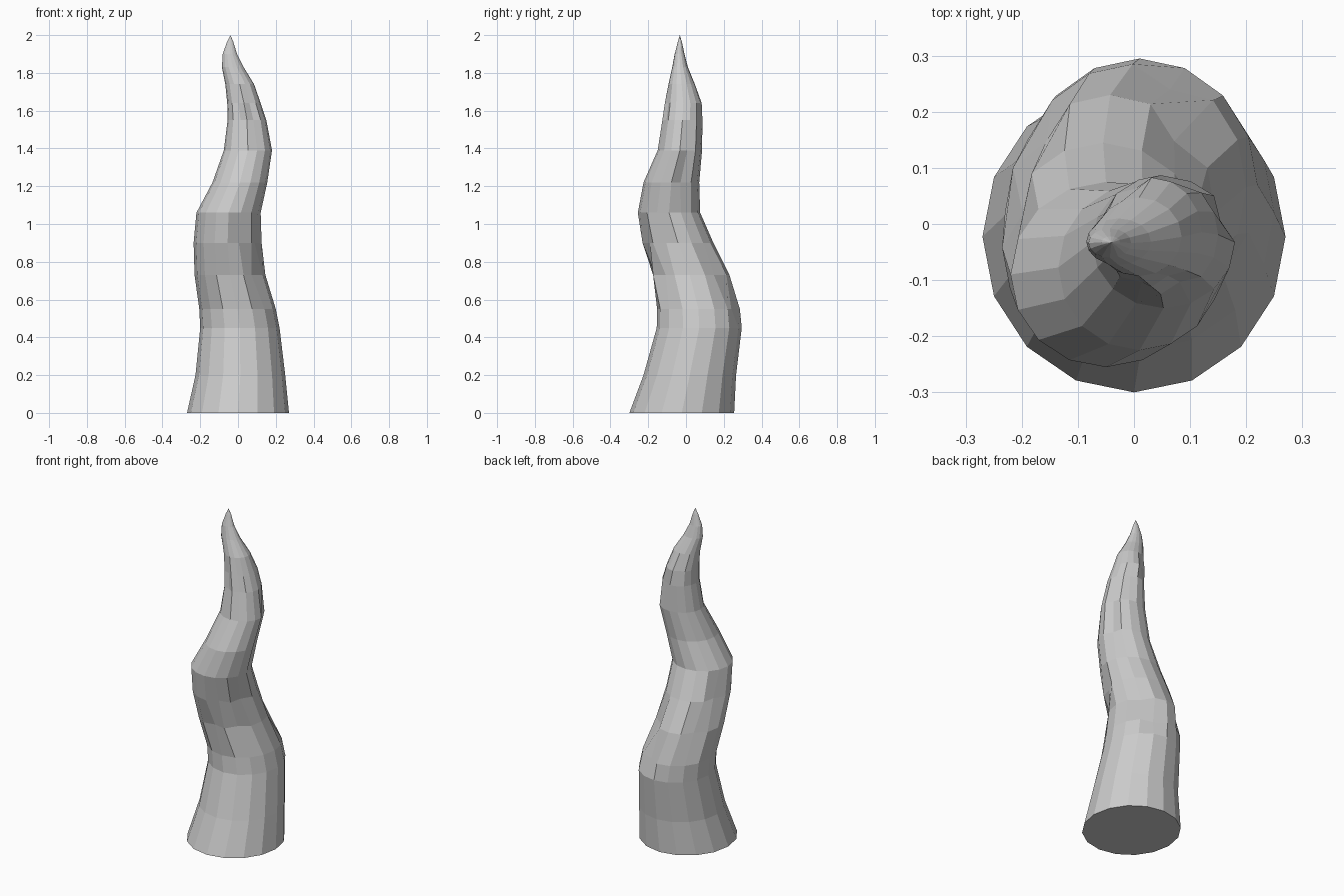
import bpy, bmesh, math

SIDES = 16
# Cross-sections up the horn: z, x min, x max, y min, y max
RINGS = [
    (0.00, -0.27, 0.27, -0.30, 0.255),
    (0.20, -0.225, 0.25, -0.225, 0.265),
    (0.45, -0.20, 0.22, -0.155, 0.295),
    (0.55, -0.205, 0.20, -0.153, 0.285),
    (0.73, -0.23, 0.145, -0.19, 0.23),
    (0.90, -0.235, 0.125, -0.23, 0.145),
    (1.06, -0.22, 0.12, -0.255, 0.075),
    (1.22, -0.135, 0.155, -0.225, 0.07),
    (1.39, -0.075, 0.18, -0.15, 0.085),
    (1.55, -0.055, 0.15, -0.125, 0.087),
    (1.64, -0.057, 0.12, -0.112, 0.083),
    (1.74, -0.067, 0.085, -0.093, 0.047),
    (1.83, -0.085, 0.03, -0.073, 0.01),
    (1.90, -0.081, -0.005, -0.06, -0.008),
    (1.965, -0.058, -0.025, -0.043, -0.022),
]
# Shallow creases pressed into the surface: (ring, side)
CREASES = {(4, 14), (5, 13), (4, 12), (5, 15), (4, 2), (3, 3), (4, 6), (5, 7),
           (7, 1), (8, 1), (9, 11), (10, 11), (9, 13), (10, 13), (9, 3), (10, 5)}

bm = bmesh.new()
loops = []
for r, (z, x0, x1, y0, y1) in enumerate(RINGS):
    loop = []
    for s in range(SIDES):
        a = 2 * math.pi * s / SIDES
        k = 0.86 if (r, s) in CREASES else 1.0
        loop.append(bm.verts.new(((x0 + x1) / 2 + k * (x1 - x0) / 2 * math.cos(a),
                                  (y0 + y1) / 2 + k * (y1 - y0) / 2 * math.sin(a), z)))
    loops.append(loop)

# Walls, flat base and pointed tip
for low, high in zip(loops, loops[1:]):
    for s in range(SIDES):
        n = (s + 1) % SIDES
        bm.faces.new((low[s], low[n], high[n], high[s]))
bm.faces.new(loops[0][::-1])
tip = bm.verts.new((-0.04, -0.033, 2.0))
for s in range(SIDES):
    bm.faces.new((loops[-1][s], loops[-1][(s + 1) % SIDES], tip))
bmesh.ops.recalc_face_normals(bm, faces=bm.faces)

mesh = bpy.data.meshes.new("twisted_horn")
bm.to_mesh(mesh)
bm.free()
bpy.context.collection.objects.link(bpy.data.objects.new("twisted_horn", mesh))
